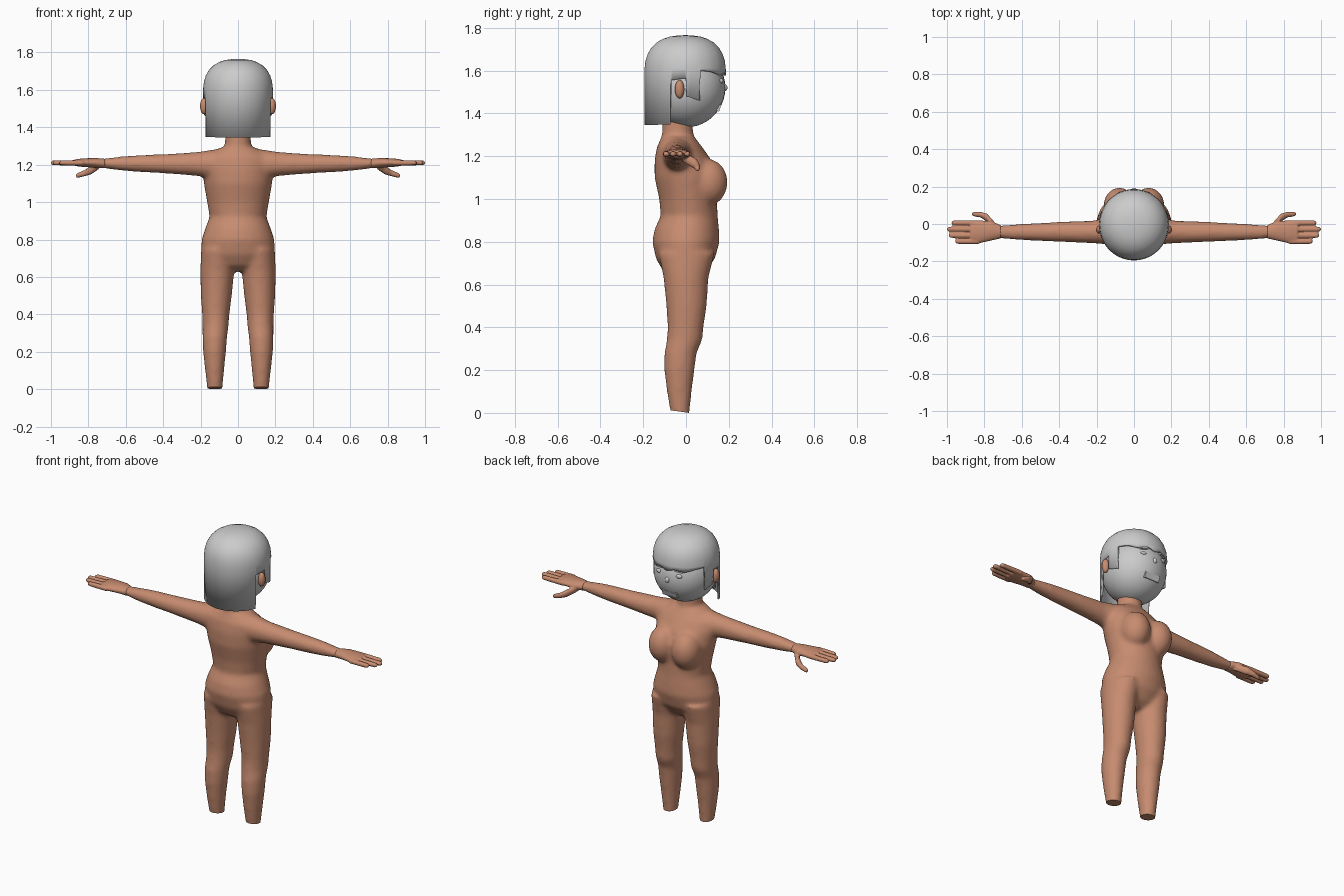
import bpy, bmesh, math
from mathutils import Vector

if "Cube" in bpy.data.objects:
    bpy.data.objects.remove(bpy.data.objects["Cube"])

skin = bpy.data.materials.new("skin")
skin.diffuse_color = (0.57, 0.26, 0.16, 1)
skin.use_nodes = True
skin.node_tree.nodes["Principled BSDF"].inputs["Base Color"].default_value = skin.diffuse_color


def loft(bm, rings, axis, n=28):
    """Closed tube of elliptical rings: (position on axis, a0, a1, b0, b1)."""
    loops = []
    for p, a0, a1, b0, b1 in rings:
        loop = []
        for i in range(n):
            t = 2 * math.pi * i / n
            a = (a0 + a1) / 2 + (a1 - a0) / 2 * math.cos(t)
            b = (b0 + b1) / 2 + (b1 - b0) / 2 * math.sin(t)
            loop.append(bm.verts.new((a, b, p) if axis == 'Z' else (p, a, b)))
        loops.append(loop)
    for l0, l1 in zip(loops, loops[1:]):
        for i in range(n):
            j = (i + 1) % n
            bm.faces.new((l0[i], l0[j], l1[j], l1[i]))
    bm.faces.new(loops[0])
    bm.faces.new(loops[-1])


def flip(rings, s, axis):
    """Mirror rings in x."""
    if axis == 'X':
        return [(s * r[0], *r[1:]) for r in rings]
    return [(r[0], s * r[1], s * r[2], *r[3:]) for r in rings]


def to_object(bm, name, mat=None):
    bmesh.ops.recalc_face_normals(bm, faces=bm.faces)
    me = bpy.data.meshes.new(name)
    bm.to_mesh(me)
    bm.free()
    ob = bpy.data.objects.new(name, me)
    bpy.context.collection.objects.link(ob)
    if mat:
        me.materials.append(mat)
    return ob


def smooth(ob, angle=40):
    bpy.ops.object.select_all(action='DESELECT')
    ob.select_set(True)
    bpy.context.view_layer.objects.active = ob
    bpy.ops.object.shade_smooth_by_angle(angle=math.radians(angle))


def fuse(ob, voxel, iterations):
    """Merge overlapping volumes into one smooth skin."""
    m = ob.modifiers.new("fuse", 'REMESH')
    m.mode, m.voxel_size = 'VOXEL', voxel
    s = ob.modifiers.new("relax", 'SMOOTH')
    s.factor, s.iterations = 0.5, iterations
    dg = bpy.context.evaluated_depsgraph_get()
    me = bpy.data.meshes.new_from_object(ob.evaluated_get(dg))
    ob.modifiers.clear()
    ob.data = me
    if not me.materials:
        me.materials.append(skin)


def ball(name, loc, radii, mat=None, seg=24):
    bm = bmesh.new()
    bmesh.ops.create_uvsphere(bm, u_segments=seg, v_segments=seg // 2 + 2, radius=1)
    bmesh.ops.scale(bm, vec=radii, verts=bm.verts)
    ob = to_object(bm, name, mat)
    ob.location = loc
    smooth(ob, 60)
    return ob


# Body: torso, neck, breasts, legs and arms fused together
torso = [(z, -w, w, y0, y1) for z, w, y0, y1 in (
    (.63, .06, -.06, .05), (.66, .15, -.105, .09), (.72, .197, -.14, .135),
    (.8, .195, -.158, .157), (.86, .175, -.147, .154), (.92, .152, -.118, .148),
    (1.0, .165, -.125, .145), (1.1, .183, -.147, .15), (1.18, .187, -.147, .12),
    (1.24, .18, -.137, .078), (1.29, .1, -.115, .04))]
neck = [(1.24, -.09, .09, -.12, .05), (1.3, -.07, .07, -.112, .034),
        (1.42, -.067, .067, -.108, .03)]
leg = [(.75, .015, .197, -.13, .135), (.63, .02, .202, -.105, .105),
       (.5, .033, .199, -.092, .097), (.4, .046, .192, -.086, .082),
       (.34, .05, .19, -.09, .076), (.28, .058, .19, -.101, .05),
       (.2, .064, .187, -.102, .04), (.1, .074, .176, -.09, .027),
       (-.03, .086, .161, -.068, .014)]
arm = [(.05, -.12, .04, 1.12, 1.29), (.14, -.11, .035, 1.125, 1.28),
       (.22, -.103, .018, 1.14, 1.268), (.4, -.096, .012, 1.154, 1.256),
       (.52, -.09, .005, 1.16, 1.252), (.62, -.086, 0, 1.168, 1.245),
       (.7, -.078, -.006, 1.178, 1.235), (.75, -.076, -.008, 1.185, 1.228)]
bm = bmesh.new()
loft(bm, torso, 'Z', 40)
loft(bm, neck, 'Z')
for s in (1, -1):
    loft(bm, flip(leg, s, 'Z'), 'Z')
    loft(bm, flip(arm, s, 'X'), 'X')
    v = bmesh.ops.create_uvsphere(bm, u_segments=24, v_segments=16, radius=1)["verts"]
    bmesh.ops.scale(bm, vec=(.085, .095, .11), verts=v)
    bmesh.ops.translate(bm, vec=(s * .078, .1, 1.078), verts=v)
body = to_object(bm, "body", skin)
fuse(body, .011, 12)

# Trim the ankles to a slightly slanted flat end
bm = bmesh.new()
bm.from_mesh(body.data)
bmesh.ops.bisect_plane(bm, geom=bm.verts[:] + bm.edges[:] + bm.faces[:],
                       plane_co=(0, .014, 0), plane_no=Vector((0, -.14, -1)).normalized(),
                       clear_outer=True)
bmesh.ops.holes_fill(bm, edges=[e for e in bm.edges if e.is_boundary], sides=0)
bm.to_mesh(body.data)
bm.free()
smooth(body, 50)

# Hands: palm, four fingers and a drooping thumb
palm = [(.71, -.077, -.007, 1.18, 1.232), (.76, -.088, .015, 1.184, 1.236),
        (.83, -.104, .02, 1.188, 1.234), (.875, -.1, .015, 1.194, 1.228)]
thumb = [(.745, -.03, .01, 1.175, 1.215), (.785, .01, .055, 1.148, 1.195),
         (.82, .035, .066, 1.138, 1.172), (.855, .04, .066, 1.13, 1.157),
         (.867, .046, .06, 1.133, 1.148)]
for s, side in ((1, "right"), (-1, "left")):
    bm = bmesh.new()
    loft(bm, flip(palm, s, 'X'), 'X')
    loft(bm, flip(thumb, s, 'X'), 'X', 14)
    for y, tip in ((.006, .975), (-.028, 1.0), (-.061, .99), (-.093, .955)):
        loft(bm, [(s * x, y - r, y + r, 1.21 - r, 1.21 + r) for x, r in (
            (.83, .015), (.91, .0145), (tip - .012, .0135), (tip, .008))], 'X', 14)
    hand = to_object(bm, side + "_hand", skin)
    fuse(hand, .0055, 3)
    smooth(hand, 60)

# Head and facial features (the figure faces +y)
ball("head", (0, 0, 1.52), (.18, .184, .185), seg=40)
ball("nose", (0, .18, 1.52), (.014, .014, .017), seg=16)
for s in (1, -1):
    ball("eye", (s * .065, .163, 1.552), (.021, .012, .013), seg=16)
    ball("ear", (s * .182, -.03, 1.513), (.021, .022, .043), skin)
    bm = bmesh.new()
    bmesh.ops.create_cube(bm, size=1)
    bmesh.ops.scale(bm, vec=(.045, .02, .009), verts=bm.verts)
    brow = to_object(bm, "eyebrow")
    brow.location = (s * .065, .163, 1.583)
    brow.rotation_euler = (0, s * .15, -s * .38)
bm = bmesh.new()
bmesh.ops.create_cube(bm, size=1)
bmesh.ops.scale(bm, vec=(.1, .03, .035), verts=bm.verts)
mouth = to_object(bm, "mouth")
mouth.location = (0, .146, 1.43)
mouth.rotation_euler = (-.35, 0, 0)

# Hair: turned dome whose hem steps through fringe, side lock, ear gap and back
hem = [(0, 1.578), (14, 1.592), (32, 1.58), (50, 1.595), (68, 1.6), (69, 1.46),
       (88, 1.48), (89, 1.565), (111, 1.555), (112, 1.348), (180, 1.345)]


def hem_z(a):
    for (a0, z0), (a1, z1) in zip(hem, hem[1:]):
        if a <= a1:
            return z0 + (z1 - z0) * (a - a0) / (a1 - a0)


half = sorted(set(range(0, 181, 6)) | {a for a, _ in hem})
angles = half + [360 - a for a in reversed(half[1:-1])]
dome = [(.035, 1.764), (.07, 1.759), (.1, 1.749), (.13, 1.732), (.155, 1.707),
        (.172, 1.677), (.182, 1.645), (.186, 1.61)]
bm = bmesh.new()
top = bm.verts.new((0, -.003, 1.766))
columns = []
for a in angles:
    t = math.radians(a)
    profile = dome + [(.187, hem_z(min(a, 360 - a)))]
    columns.append([bm.verts.new((r * math.sin(t), -.004 + r * 1.02 * math.cos(t), z))
                    for r, z in profile])
for c0, c1 in zip(columns, columns[1:] + columns[:1]):
    bm.faces.new((top, c0[0], c1[0]))
    for k in range(len(dome)):
        bm.faces.new((c0[k], c0[k + 1], c1[k + 1], c1[k]))
hair = to_object(bm, "hair")
if hair.data.polygons[0].normal.z < 0:
    hair.data.flip_normals()
m = hair.modifiers.new("thickness", 'SOLIDIFY')
m.thickness, m.offset = .01, -1
smooth(hair, 40)
